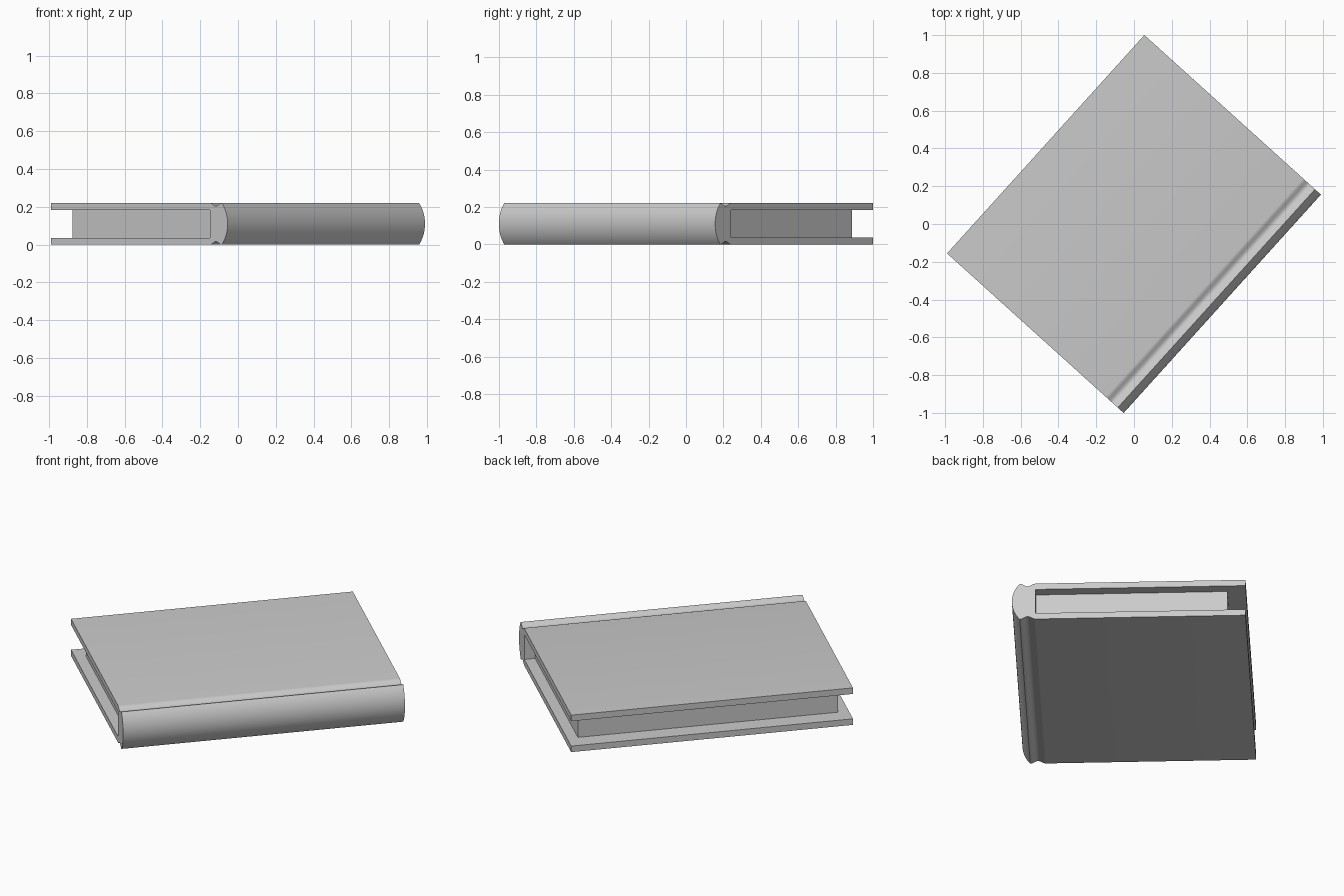
import bpy, bmesh
from math import sin, cos, pi, asin, radians

if "Cube" in bpy.data.objects:
    bpy.data.objects.remove(bpy.data.objects["Cube"])

TURN = radians(-42.1)
H, T = 0.22, 0.036            # book height, cover thickness
FORE, INNER = -0.63, 0.503    # fore edge, inside of spine
RIDGE, BULGE = 0.588, 0.042   # spine corner, outward bulge
HALF = 0.779                  # half length along the spine


def extrude_profile(name, pts, half):
    bm = bmesh.new()
    face = bm.faces.new([bm.verts.new((x, -half, z)) for x, z in pts])
    ext = bmesh.ops.extrude_face_region(bm, geom=[face])
    verts = [g for g in ext["geom"] if isinstance(g, bmesh.types.BMVert)]
    bmesh.ops.translate(bm, verts=verts, vec=(0, 2 * half, 0))
    bmesh.ops.recalc_face_normals(bm, faces=bm.faces)
    mesh = bpy.data.meshes.new(name)
    bm.to_mesh(mesh)
    bm.free()
    ob = bpy.data.objects.new(name, mesh)
    bpy.context.collection.objects.link(ob)
    ob.rotation_euler.z = TURN
    bpy.ops.object.select_all(action='DESELECT')
    ob.select_set(True)
    bpy.context.view_layer.objects.active = ob
    bpy.ops.object.shade_smooth_by_angle(angle=radians(35))
    return ob


# lower hinge groove: shallow smooth dip between board and spine
N = 12
groove = [(INNER + (RIDGE - INNER) * i / N,
           0.008 * (1 - cos(2 * pi * i / N))) for i in range(N + 1)]

# rounded spine back
r = ((H / 2) ** 2 + BULGE ** 2) / (2 * BULGE)
a = asin(H / 2 / r)
cx = RIDGE + BULGE - r
arc = [(cx + r * cos(t), H / 2 + r * sin(t))
       for t in (-a + 2 * a * i / 20 for i in range(1, 20))]

# cover: one C-shaped section of boards, grooves and spine
profile = ([(FORE, T), (FORE, 0)] + groove + arc
           + [(x, H - z) for x, z in reversed(groove)]
           + [(FORE, H), (FORE, H - T), (INNER, H - T), (INNER, T)])
extrude_profile("cover", profile, HALF)

# page block, set in from the cover on three sides
extrude_profile("pages", [(FORE + 0.1, T), (INNER, T),
                          (INNER, H - T), (FORE + 0.1, H - T)], HALF - 0.06)
